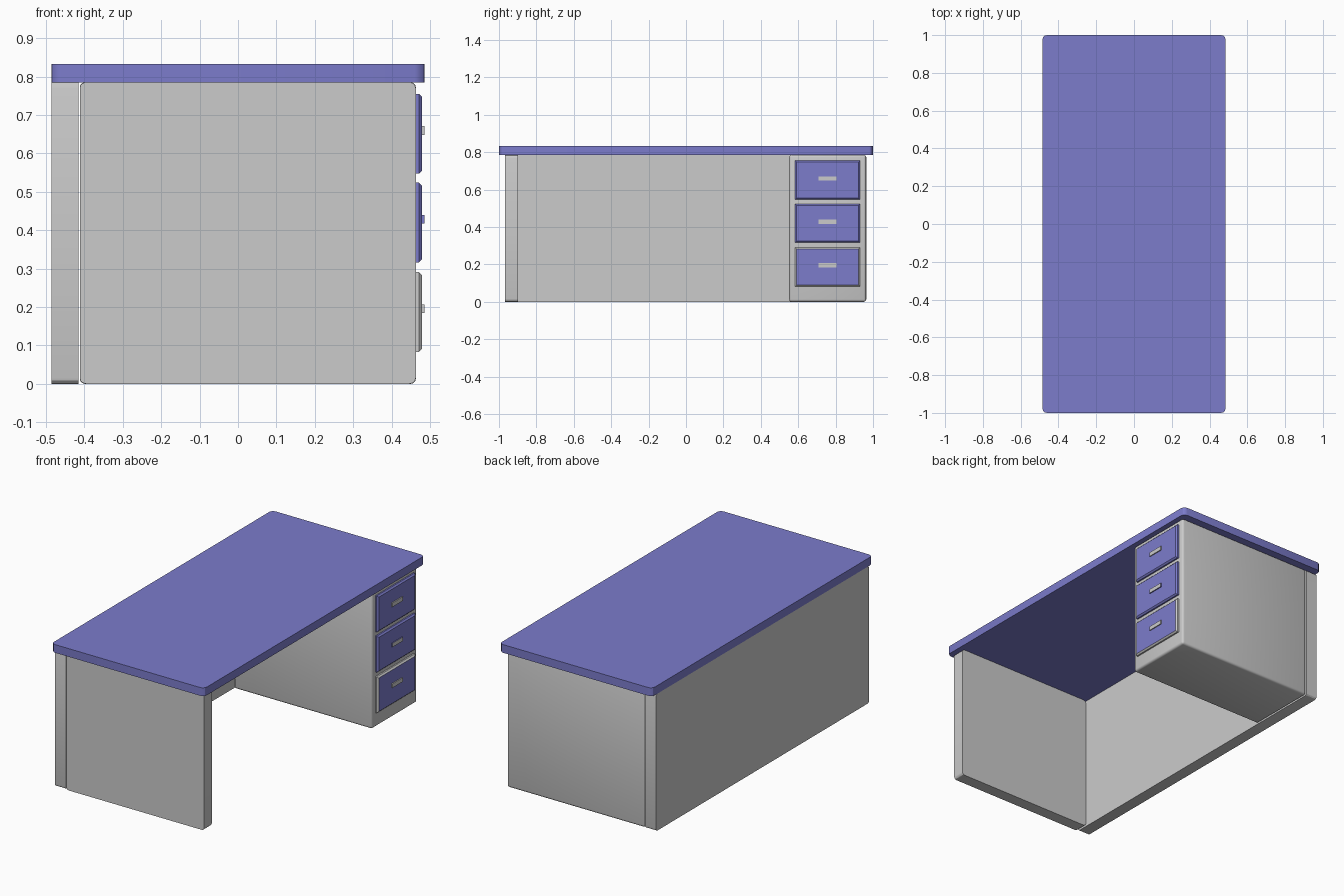
import bpy, bmesh

if "Cube" in bpy.data.objects:
    bpy.data.objects.remove(bpy.data.objects["Cube"])

blue = bpy.data.materials.new("navy_laminate")
blue.diffuse_color = (0.2, 0.2, 0.6, 1)
blue.use_nodes = True
blue.node_tree.nodes["Principled BSDF"].inputs["Base Color"].default_value = blue.diffuse_color
grey = bpy.data.materials.new("grey_laminate")
grey.diffuse_color = (0.8, 0.8, 0.8, 1)
grey.use_nodes = True
grey.node_tree.nodes["Principled BSDF"].inputs["Base Color"].default_value = grey.diffuse_color


def box(name, lo, hi, radius=0, segments=3, pick=lambda a, b: True, mats=()):
    """Box between two corners; edges chosen by pick(a, b) are rounded."""
    bm = bmesh.new()
    bmesh.ops.create_cube(bm, size=1)
    for v in bm.verts:
        for i in range(3):
            v.co[i] = lo[i] if v.co[i] < 0 else hi[i]
    if radius:
        edges = [e for e in bm.edges if pick(e.verts[0].co, e.verts[1].co)]
        bmesh.ops.bevel(bm, geom=edges, offset=radius, segments=segments,
                        profile=0.5, affect='EDGES')
    bm.normal_update()
    # second material goes on everything but the front (+x) face
    if len(mats) == 2:
        for f in bm.faces:
            f.material_index = 0 if f.normal.x > 0.99 else 1
    mesh = bpy.data.meshes.new(name)
    bm.to_mesh(mesh)
    bm.free()
    for m in mats:
        mesh.materials.append(m)
    obj = bpy.data.objects.new(name, mesh)
    bpy.context.collection.objects.link(obj)
    bpy.context.view_layer.objects.active = obj
    bpy.ops.object.select_all(action='DESELECT')
    obj.select_set(True)
    bpy.ops.object.shade_smooth_by_angle()
    return obj


def along(axis):
    return lambda a, b: abs(a[axis] - b[axis]) > 1e-5


# Table top with rounded plan corners
box("desk_top", (-0.485, -1, 0.785), (0.485, 1, 0.832), 0.025, 3, along(2), (blue,))

# Back modesty panel and side panel, rounded only in outline
box("back_panel", (-0.485, -0.968, 0), (-0.415, 0.965, 0.785), 0.016, 3, along(0))
box("side_panel", (-0.412, -0.968, 0), (0.463, -0.898, 0.785), 0.016, 3, along(1))

# Drawer pedestal, rounded on every edge
box("drawer_pedestal", (-0.412, 0.552, 0), (0.463, 0.963, 0.785), 0.013)

# Drawers with handles, from bottom to top
for i, z in enumerate((0.083, 0.316, 0.547)):
    sides = grey if i == 0 else blue
    box(f"drawer_{i + 1}", (0.455, 0.584, z), (0.479, 0.93, z + 0.208), 0.008, 1,
        lambda a, b: min(a.x, b.x) > 0.47, (blue, sides))
    box(f"handle_{i + 1}", (0.474, 0.708, z + 0.101), (0.485, 0.804, z + 0.124),
        mats=(grey, blue if i == 1 else grey))
